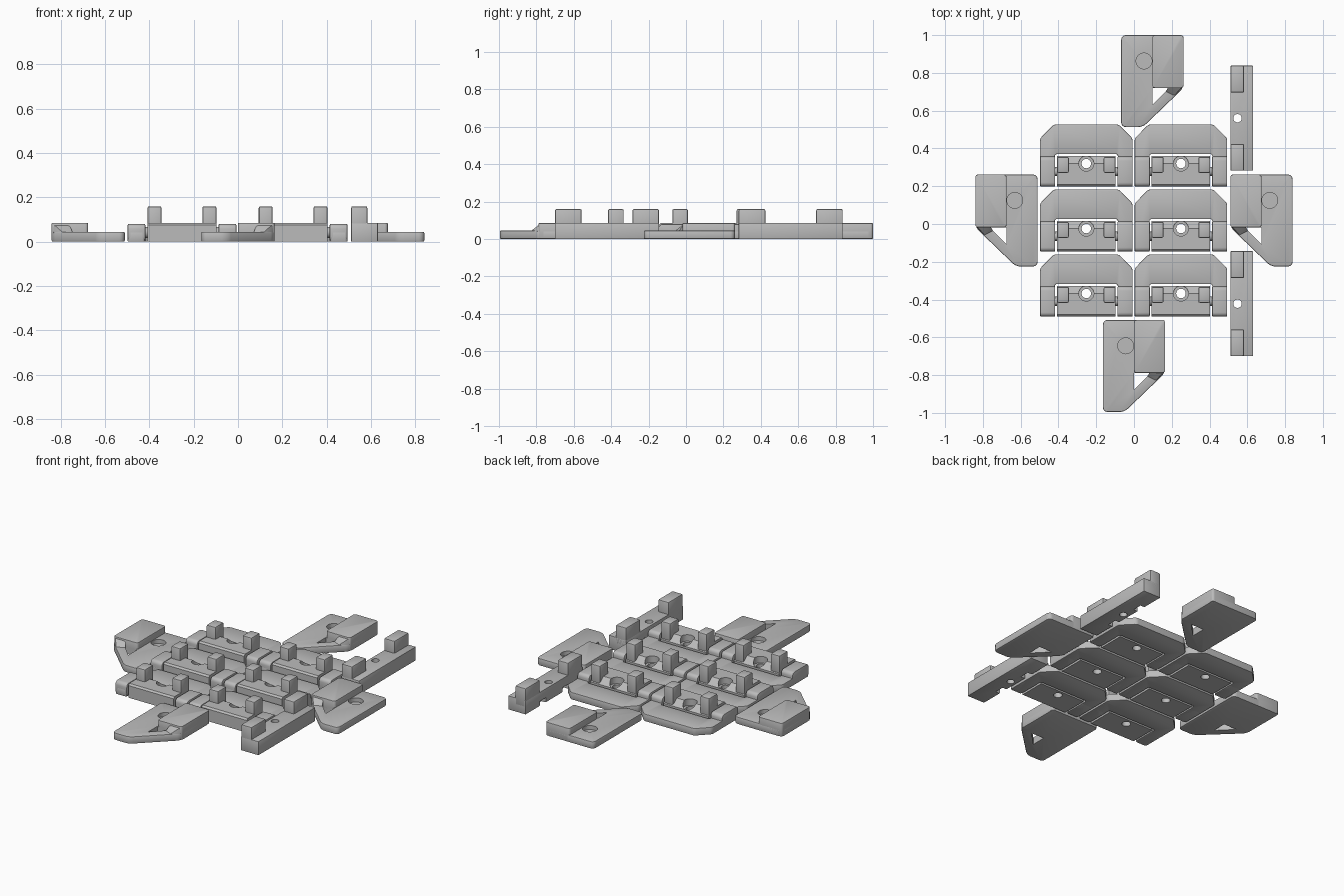
import bpy, bmesh, math
from mathutils import Vector

if "Cube" in bpy.data.objects:
    bpy.data.objects.remove(bpy.data.objects["Cube"])

grey = bpy.data.materials.new("light_grey")
grey.diffuse_color = (0.5, 0.5, 0.5, 1)
grey.use_nodes = True
grey.node_tree.nodes["Principled BSDF"].inputs["Base Color"].default_value = grey.diffuse_color


def finish(bm, name):
    bmesh.ops.recalc_face_normals(bm, faces=bm.faces[:])
    me = bpy.data.meshes.new(name)
    bm.to_mesh(me)
    bm.free()
    me.materials.append(grey)
    ob = bpy.data.objects.new(name, me)
    bpy.context.collection.objects.link(ob)
    return ob


def prism(name, pts, z0, z1, corner=0.0, edge=0.0, axis='Z'):
    """Extrude an outline; round its corners, then soften the top and bottom rims."""
    bm = bmesh.new()
    to3d = (lambda a, b, c: (a, b, c)) if axis == 'Z' else (lambda a, b, c: (c, a, b))
    low = [bm.verts.new(to3d(a, b, z0)) for a, b in pts]
    high = [bm.verts.new(to3d(a, b, z1)) for a, b in pts]
    n = len(pts)
    bm.faces.new(low[::-1])
    bm.faces.new(high)
    for i in range(n):
        bm.faces.new((low[i], low[(i + 1) % n], high[(i + 1) % n], high[i]))
    bmesh.ops.recalc_face_normals(bm, faces=bm.faces[:])
    if corner:
        sides = [bm.edges.get((low[i], high[i])) for i in range(n)]
        bmesh.ops.bevel(bm, geom=sides, offset=corner, segments=4, profile=0.5, affect='EDGES')
    if edge:
        rim = [e for e in bm.edges if len(e.link_faces) == 2 and e.calc_face_angle(0) > 0.5]
        bmesh.ops.bevel(bm, geom=rim, offset=edge, segments=2, profile=0.5, affect='EDGES')
    return finish(bm, name)


def box(name, x0, x1, y0, y1, z0, z1, edge=0.0):
    return prism(name, [(x0, y0), (x1, y0), (x1, y1), (x0, y1)], z0, z1, 0, edge)


def cone(name, x, y, z0, z1, r0, r1):
    bm = bmesh.new()
    bmesh.ops.create_cone(bm, cap_ends=True, segments=32, radius1=r0, radius2=r1, depth=z1 - z0)
    bmesh.ops.translate(bm, verts=bm.verts[:], vec=(x, y, (z0 + z1) / 2))
    return finish(bm, name)


def cut(ob, cutters):
    """Subtract the cutters, keep the result as a plain mesh."""
    for c in cutters:
        m = ob.modifiers.new("cut", 'BOOLEAN')
        m.operation, m.object, m.solver = 'DIFFERENCE', c, 'EXACT'
    deps = bpy.context.evaluated_depsgraph_get()
    me = bpy.data.meshes.new_from_object(ob.evaluated_get(deps))
    ob.modifiers.clear()
    ob.data = me
    for c in cutters:
        bpy.data.objects.remove(c)
    return ob


def place(parts, spots):
    """Put the first copy on the first spot and linked copies on the rest."""
    for i, (x, y) in enumerate(spots):
        for p in parts:
            q = p if i == 0 else p.copy()
            if i:
                bpy.context.collection.objects.link(q)
            q.location = (x, y, 0)


# ---- hinged clips: local origin at the middle of the front edge ----
T = 0.045
frame = prism("clip_plate", [(-.245, .0), (-.167, .0), (-.167, .172), (.167, .172), (.167, 0),
                             (.245, 0), (.245, .255), (.172, .329), (-.172, .329), (-.245, .255)],
              0, T, 0.012, 0.004)
body = prism("clip_body", [(0, 0), (.162, 0), (.162, .05), (.122, .085), (.01, .085), (0, .075)],
             -.155, .155, axis='X')
cut(body, [cone("hole", 0, .122, -.02, .05, .025, .025),
           cone("countersink", 0, .122, .045, .1, .04, .04)])
clip = [frame, body]
for s in (-1, 1):
    x = sorted((s * .155, s * .092))
    clip.append(box("clip_post", *x, .073, .157, .03, .16, .008))
    # rounded hinge knuckle and its pin
    k = sorted((s * .245, s * .165))
    knuckle = prism("hinge_knuckle", [(0, 0), (.159, 0), (.159, .08), (0, .08)], *k,
                    0.022, 0.005, axis='X')
    clip.append(knuckle)
    p = sorted((s * .175, s * .145))
    clip.append(prism("hinge_pin", [(.08 + .025 * math.cos(a * math.pi / 6),
                                     .042 + .025 * math.sin(a * math.pi / 6)) for a in range(12)],
                      *p, axis='X'))
place(clip, [(x, y) for x in (-.2525, .2485) for y in (.198, -.146, -.49)])


# ---- corner wings: local origin at the middle of the back edge ----
def wing(s):
    def fl(pts):
        return [(s * a, b) for a, b in pts]
    plate = prism("wing_plate", fl([(-.165, 0), (.165, 0), (.165, -.28), (-.05, -.487), (-.165, -.487)]),
                  0, T, 0.025, 0.006)
    cut(plate, [prism("window", fl([(0, -.28), (.088, -.28), (0, -.37)]), -.1, .2),
                cone("recess", s * -.044, -.137, .02, .1, .042, .042)])
    block = prism("wing_block", fl([(0, 0), (.165, 0), (.165, -.28), (0, -.28)]), .002, .085, 0.014, 0.004)
    # small ramp running from the block down to the diagonal strut
    bm = bmesh.new()
    for x, y, z in [(.088, -.27, .03), (.16, -.27, .03), (.088, -.27, .082), (.16, -.27, .082),
                    (.155, -.287, .042), (.115, -.322, .042), (.07, -.3, .042)]:
        bm.verts.new(Vector((s * x, y, z)))
    bmesh.ops.convex_hull(bm, input=bm.verts[:])
    return [plate, block, finish(bm, "wing_ramp")]


place(wing(1), [(0, -.508), (.097, 1.0)])
place(wing(-1), [(.675, .262), (-.675, .262)])

# ---- side rails: local origin at the middle of the rail ----
rail = box("rail_bar", -.06, .06, -.278, .278, 0, .085, .003)
cut(rail, [cone("rail_hole", -.022, 0, -.05, .2, .022, .022)]
    + [box("notch", -.1, -.03, s * .11 - .03, s * .11 + .03, -.05, .03) for s in (-1, 1)])
posts = [box("rail_post", -.06, .013, s * .207 - .071, s * .207 + .071, .04, .16, .008) for s in (-1, 1)]
place([rail] + posts, [(.57, .56), (.57, -.422)])

# smooth the rounded edges, keep the hard ones
bpy.ops.object.select_all(action='DESELECT')
done = set()
for ob in list(bpy.context.scene.objects):
    if ob.data.name not in done:
        done.add(ob.data.name)
        ob.select_set(True)
        bpy.context.view_layer.objects.active = ob
bpy.ops.object.shade_smooth_by_angle(angle=math.radians(35))
